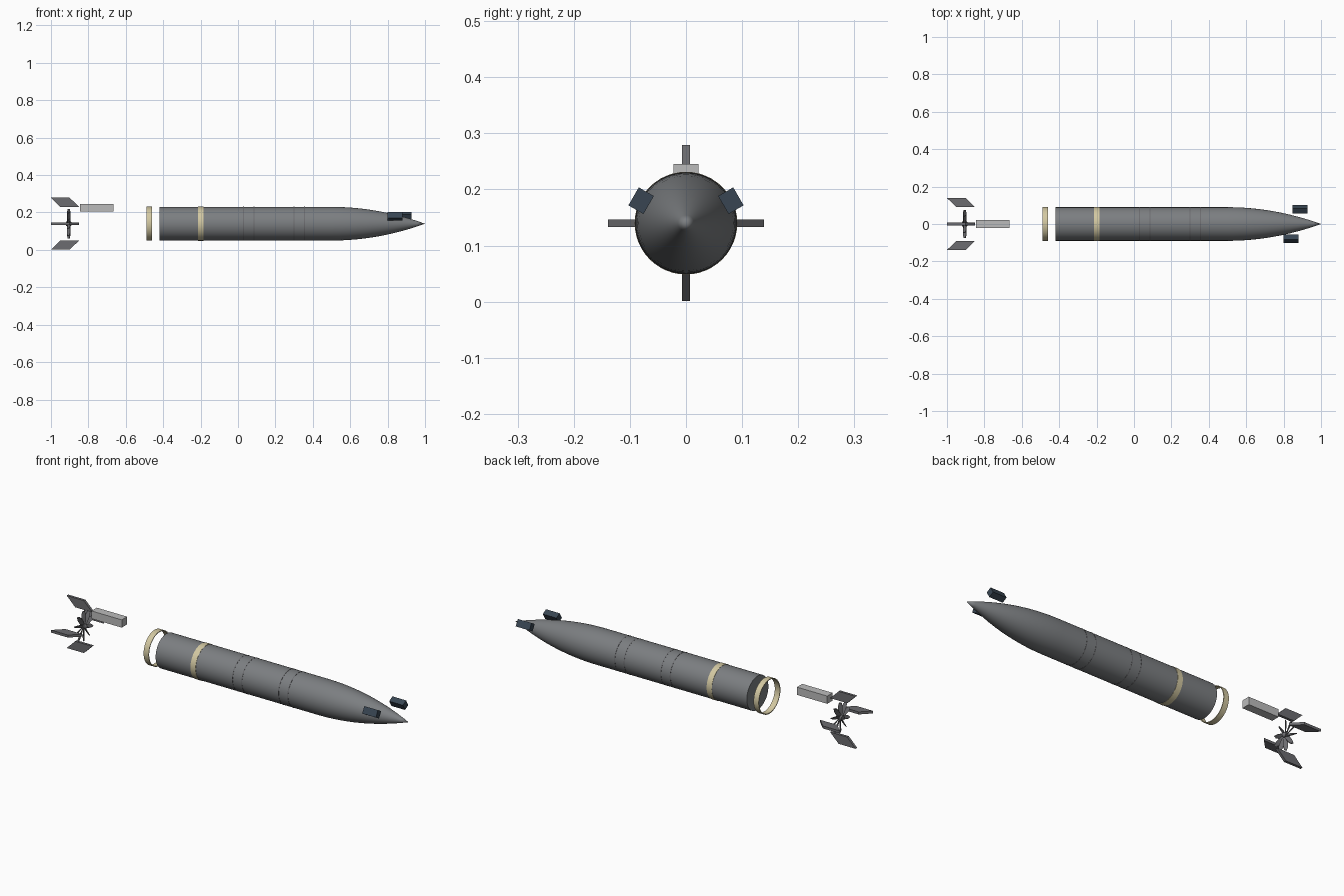
import bpy, bmesh
from math import pi, cos, sin, radians
from mathutils import Matrix, Vector

if "Cube" in bpy.data.objects:
    bpy.data.objects.remove(bpy.data.objects["Cube"])

CZ = 0.14   # height of the long axis


def material(name, rgb):
    m = bpy.data.materials.new(name)
    m.diffuse_color = (*rgb, 1)
    m.use_nodes = True
    m.node_tree.nodes["Principled BSDF"].inputs["Base Color"].default_value = m.diffuse_color
    return m


HULL = material("hull_grey", (0.20, 0.21, 0.22))
DARK = material("fin_grey", (0.15, 0.15, 0.16))
CREAM = material("cream", (0.65, 0.58, 0.36))
NAVY = material("navy", (0.04, 0.06, 0.085))
LIGHT = material("light_grey", (0.5, 0.5, 0.5))


def finish(name, bm, mat, smooth=True):
    bmesh.ops.remove_doubles(bm, verts=bm.verts, dist=1e-5)
    bmesh.ops.recalc_face_normals(bm, faces=bm.faces)
    me = bpy.data.meshes.new(name)
    bm.to_mesh(me)
    bm.free()
    ob = bpy.data.objects.new(name, me)
    bpy.context.collection.objects.link(ob)
    me.materials.append(mat)
    if smooth:
        bpy.ops.object.select_all(action='DESELECT')
        ob.select_set(True)
        bpy.context.view_layer.objects.active = ob
        bpy.ops.object.shade_smooth_by_angle(angle=radians(35))
    return ob


def lathe(name, profile, mat, closed=False, n=48):
    """Spin (x, radius) points about the long axis."""
    bm = bmesh.new()
    vs = [bm.verts.new((x, 0, CZ + r)) for x, r in profile]
    pairs = list(zip(vs, vs[1:])) + ([(vs[-1], vs[0])] if closed else [])
    es = [bm.edges.new(p) for p in pairs]
    bmesh.ops.spin(bm, geom=vs + es, cent=(0, 0, CZ), axis=(1, 0, 0),
                   angle=2 * pi, steps=n, use_merge=False)
    return finish(name, bm, mat)


def ring(name, x0, x1, r0, r1, mat):
    return lathe(name, [(x0, r0), (x1, r0), (x1, r1), (x0, r1)], mat, True)


def box(name, size, loc, roll, mat):
    bm = bmesh.new()
    bmesh.ops.create_cube(bm, size=1, matrix=Matrix.Translation(loc)
                          @ Matrix.Rotation(roll, 4, 'X') @ Matrix.Diagonal((*size, 1)))
    return finish(name, bm, mat)


# hull with curved nose
nose = [(0.5 + 0.5 * t / 12, 0.09 * (1 - (t / 12) ** 2)) for t in range(13)]
lathe("hull", [(-0.42, 0), (-0.42, 0.09)] + nose, HULL)

# fine section seams and cream bands
for i, x in enumerate((0.03, 0.085, 0.30, 0.355)):
    ring(f"seam_{i}", x - 0.002, x + 0.002, 0.088, 0.0908, DARK)
ring("hull_band", -0.215, -0.185, 0.087, 0.0915, CREAM)
ring("rear_ring", -0.49, -0.46, 0.087, 0.091, CREAM)

# top block ahead of the fins
box("top_block", (0.178, 0.045, 0.041), (-0.755, 0, 0.2247), 0, LIGHT)

# side sensors near the nose
box("sensor_front", (0.08, 0.031, 0.037), (0.84, -0.08, 0.18), radians(-30), NAVY)
box("sensor_back", (0.08, 0.031, 0.037), (0.887, 0.08, 0.18), radians(30), NAVY)

# four swept tail fins
for k, side in enumerate(("top", "left", "bottom", "right")):
    bm = bmesh.new()
    pts = [(-0.95, 0.09), (-0.85, 0.09), (-0.90, 0.139), (-1.0, 0.139)]
    f = bm.faces.new([bm.verts.new((x, -0.0067, r)) for x, r in pts])
    ex = bmesh.ops.extrude_face_region(bm, geom=[f])['geom']
    bmesh.ops.translate(bm, vec=(0, 0.0134, 0),
                        verts=[v for v in ex if isinstance(v, bmesh.types.BMVert)])
    bmesh.ops.transform(bm, verts=bm.verts, matrix=Matrix.Translation((0, 0, CZ))
                        @ Matrix.Rotation(k * pi / 2, 4, 'X'))
    finish("fin_" + side, bm, DARK, False)

# propeller: small hub and pitched blades
lathe("propeller_hub", [(-0.92, 0), (-0.92, 0.013), (-0.895, 0.013), (-0.88, 0)], DARK, n=16)
bm = bmesh.new()
BLADES = 10
for k in range(BLADES):
    turn = Matrix.Translation((-0.905, 0, CZ)) @ Matrix.Rotation(2 * pi * k / BLADES, 4, 'X')
    loops = []
    for r, w, pitch in ((0.008, 0.008, 60), (0.03, 0.011, 50), (0.058, 0.011, 40), (0.078, 0.006, 32)):
        twist = turn @ Matrix.Rotation(radians(pitch), 4, 'Z')
        loops.append([bm.verts.new(twist @ Vector((a * w, b * 0.002, r)))
                      for a, b in ((-1, -1), (1, -1), (1, 1), (-1, 1))])
    for a, b in zip(loops, loops[1:]):
        for i in range(4):
            j = (i + 1) % 4
            bm.faces.new((a[i], a[j], b[j], b[i]))
    bm.faces.new(loops[0])
    bm.faces.new(loops[-1])
finish("propeller_blades", bm, DARK)
